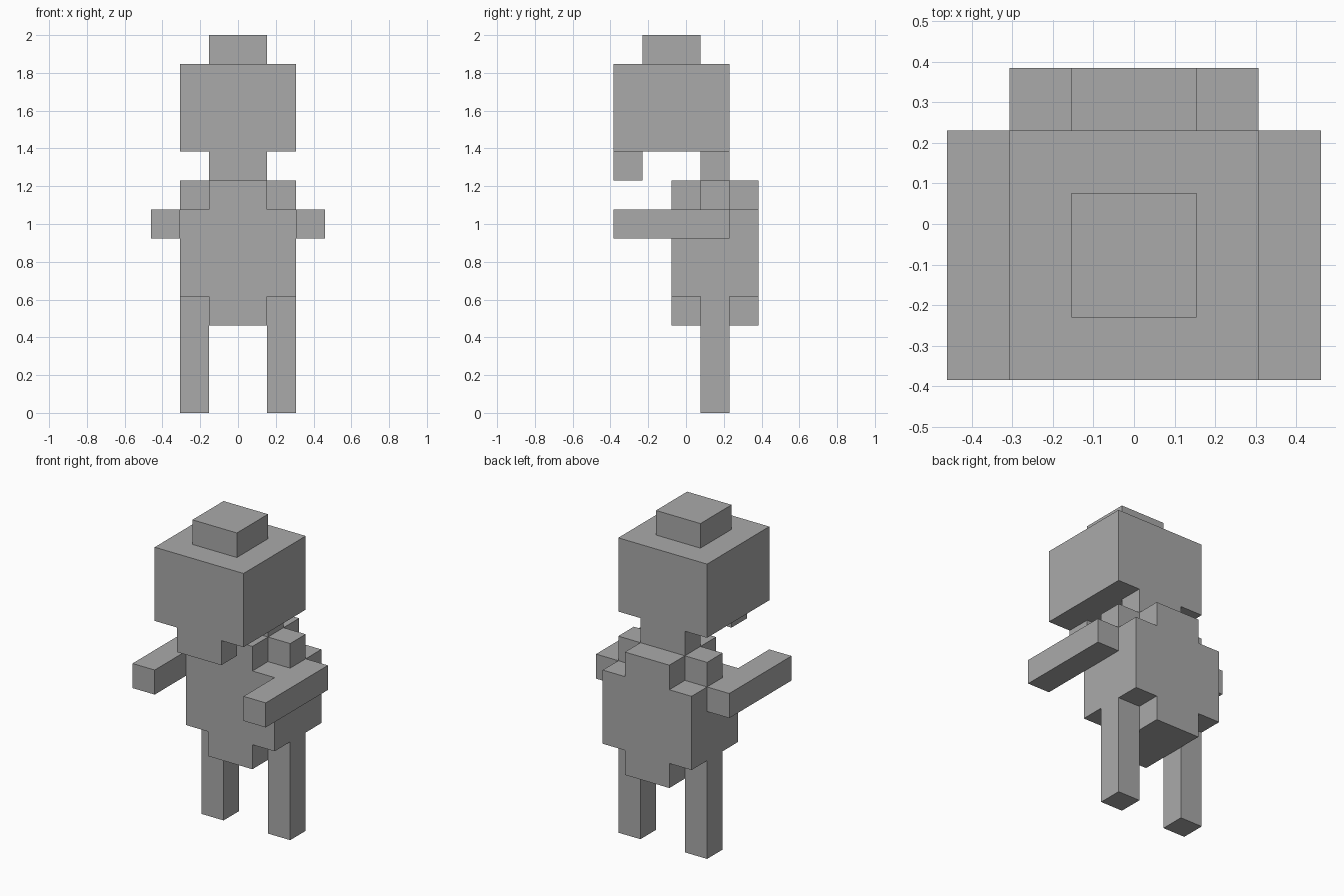
import bpy
import bmesh
from mathutils import Vector

U = 2 / 13  # size of one block

cube = bpy.data.objects.get("Cube")
if cube:
    bpy.data.objects.remove(cube, do_unlink=True)

grey = bpy.data.materials.new("plain_grey")
grey.use_nodes = True
colour = (0.4, 0.4, 0.4, 1)
grey.diffuse_color = colour
grey.node_tree.nodes["Principled BSDF"].inputs["Base Color"].default_value = colour


def finish(name, bm):
    """Scale a block-unit mesh to size and link it as a flat-shaded object."""
    bmesh.ops.scale(bm, vec=(U, U, U), verts=bm.verts)
    bmesh.ops.recalc_face_normals(bm, faces=bm.faces)
    mesh = bpy.data.meshes.new(name)
    bm.to_mesh(mesh)
    bm.free()
    mesh.materials.append(grey)
    obj = bpy.data.objects.new(name, mesh)
    bpy.context.collection.objects.link(obj)
    return obj


def box(name, x, y, z):
    """Box from (low, high) ranges in block units."""
    bm = bmesh.new()
    bmesh.ops.create_cube(bm, size=1)
    for v in bm.verts:
        v.co = Vector([r[0] if c < 0 else r[1] for c, r in zip(v.co, (x, y, z))])
    return finish(name, bm)


def pair(name, x, y, z):
    """Matching boxes on the left (+x) and right (-x)."""
    box("left_" + name, x, y, z)
    box("right_" + name, (-x[1], -x[0]), y, z)


# Torso: cross-shaped outline with notched corners, extruded front to back
half = [(1, 3), (1, 4), (2, 4), (2, 7), (1, 7), (1, 8)]
outline = half + [(-x, z) for x, z in reversed(half)]
bm = bmesh.new()
face = bm.faces.new([bm.verts.new((x, -0.5, z)) for x, z in outline])
extruded = bmesh.ops.extrude_face_region(bm, geom=[face], use_keep_orig=True)
moved = [g for g in extruded["geom"] if isinstance(g, bmesh.types.BMVert)]
bmesh.ops.translate(bm, vec=(0, 3, 0), verts=moved)
finish("torso", bm)

# Head group
box("head", (-2, 2), (-2.5, 1.5), (9, 12))
box("head_top", (-1, 1), (-1.5, 0.5), (12, 13))
box("jaw", (-1, 1), (-2.5, -1.5), (8, 9))
box("neck", (-1, 1), (0.5, 1.5), (8, 9))

# Limbs
pair("shoulder", (1, 2), (0.5, 1.5), (7, 8))
pair("arm", (2, 3), (-2.5, 1.5), (6, 7))
pair("leg", (1, 2), (0.5, 1.5), (0, 4))
